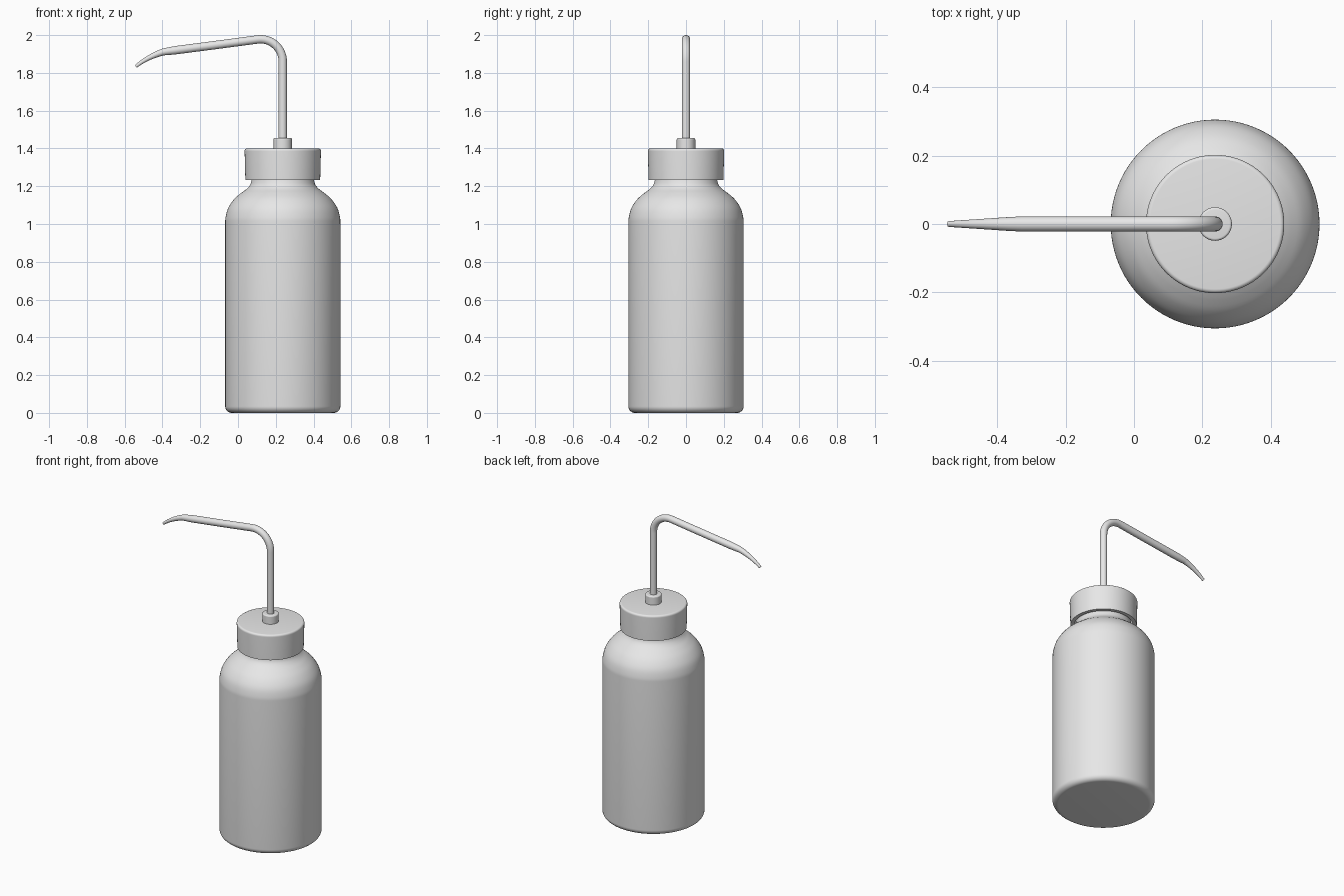
import bpy, bmesh, math
from mathutils import Vector

if "Cube" in bpy.data.objects:
    bpy.data.objects.remove(bpy.data.objects["Cube"])

CX = 0.237  # bottle axis
plastic = bpy.data.materials.new("light_grey_plastic")
plastic.diffuse_color = (0.8, 0.8, 0.8, 1)
plastic.use_nodes = True
plastic.node_tree.nodes["Principled BSDF"].inputs["Base Color"].default_value = plastic.diffuse_color


def finish(name, bm, angle=35):
    bmesh.ops.recalc_face_normals(bm, faces=bm.faces)
    me = bpy.data.meshes.new(name)
    bm.to_mesh(me)
    bm.free()
    me.materials.append(plastic)
    ob = bpy.data.objects.new(name, me)
    bpy.context.collection.objects.link(ob)
    bpy.ops.object.select_all(action='DESELECT')
    ob.select_set(True)
    bpy.context.view_layer.objects.active = ob
    bpy.ops.object.shade_smooth_by_angle(angle=math.radians(angle))
    return ob


def skin(bm, rings):
    # bridge consecutive vertex rings and close both ends
    n = len(rings[0])
    for a, b in zip(rings, rings[1:]):
        for i in range(n):
            j = (i + 1) % n
            bm.faces.new((a[i], a[j], b[j], b[i]))
    bm.faces.new(rings[0])
    bm.faces.new(rings[-1])


def lathe(name, profile, n=96):
    bm = bmesh.new()
    rings = [[bm.verts.new((CX + r * math.cos(2 * math.pi * i / n),
                            r * math.sin(2 * math.pi * i / n), z))
              for i in range(n)] for r, z in profile]
    skin(bm, rings)
    return finish(name, bm)


def arc(cx, cz, rad, a0, a1, n):
    return [(cx + rad * math.cos(math.radians(a0 + (a1 - a0) * i / n)),
             cz + rad * math.sin(math.radians(a0 + (a1 - a0) * i / n)))
            for i in range(n + 1)]


def spline(pts, sub=4):
    p = [Vector(q) for q in pts]
    p = [2 * p[0] - p[1]] + p + [2 * p[-1] - p[-2]]
    out = []
    for a, b, c, d in zip(p, p[1:], p[2:], p[3:]):
        for k in range(sub):
            t = k / sub
            out.append(tuple(0.5 * (2 * b + (c - a) * t + (2 * a - 5 * b + 4 * c - d) * t * t
                                    + (3 * b - a - 3 * c + d) * t ** 3)))
    return out + [tuple(p[-2])]


# Bottle: rounded base, straight wall, round shoulder, flared neck
shoulder = spline([(0.305, 1.0), (0.303, 1.035), (0.289, 1.085), (0.258, 1.131),
                   (0.222, 1.163), (0.192, 1.185), (0.173, 1.207), (0.164, 1.235)])
lathe("bottle", arc(0.27, 0.035, 0.035, -90, 0, 8) + shoulder + [(0.164, 1.37)])

# Screw cap, hollow underneath
lathe("cap", [(0.175, 1.36), (0.175, 1.233), (0.198, 1.233), (0.202, 1.385)]
      + arc(0.190, 1.388, 0.012, 0, 90, 5))

# Collar around the tube
lathe("tube_collar", [(0.049, 1.39), (0.049, 1.448)] + arc(0.042, 1.448, 0.007, 0, 90, 4), 48)

# Bent spout tube, tapering to the tip
R = 0.118
path = [(CX, 1.40)] + arc(CX - R, 1.86, R, 0, 97.5, 20)
path += spline([path[-1], (-0.13, 1.946), (-0.36, 1.916), (-0.41, 1.906),
                (-0.467, 1.882), (-0.510, 1.857), (-0.541, 1.834)], 5)[1:]
bm = bmesh.new()
rings, n = [], 32
for k, (x, z) in enumerate(path):
    a, b = path[max(k - 1, 0)], path[min(k + 1, len(path) - 1)]
    d = Vector((b[0] - a[0], 0, b[1] - a[1])).normalized()
    side = Vector((0, 1, 0))
    up = d.cross(side)
    t = min(1, max(0, (-0.34 - x) / 0.2))
    r = 0.022 - 0.0135 * t
    rings.append([bm.verts.new(Vector((x, 0, z)) + r * (math.cos(2 * math.pi * i / n) * side
                  + math.sin(2 * math.pi * i / n) * up)) for i in range(n)])
skin(bm, rings)
finish("spout_tube", bm)
